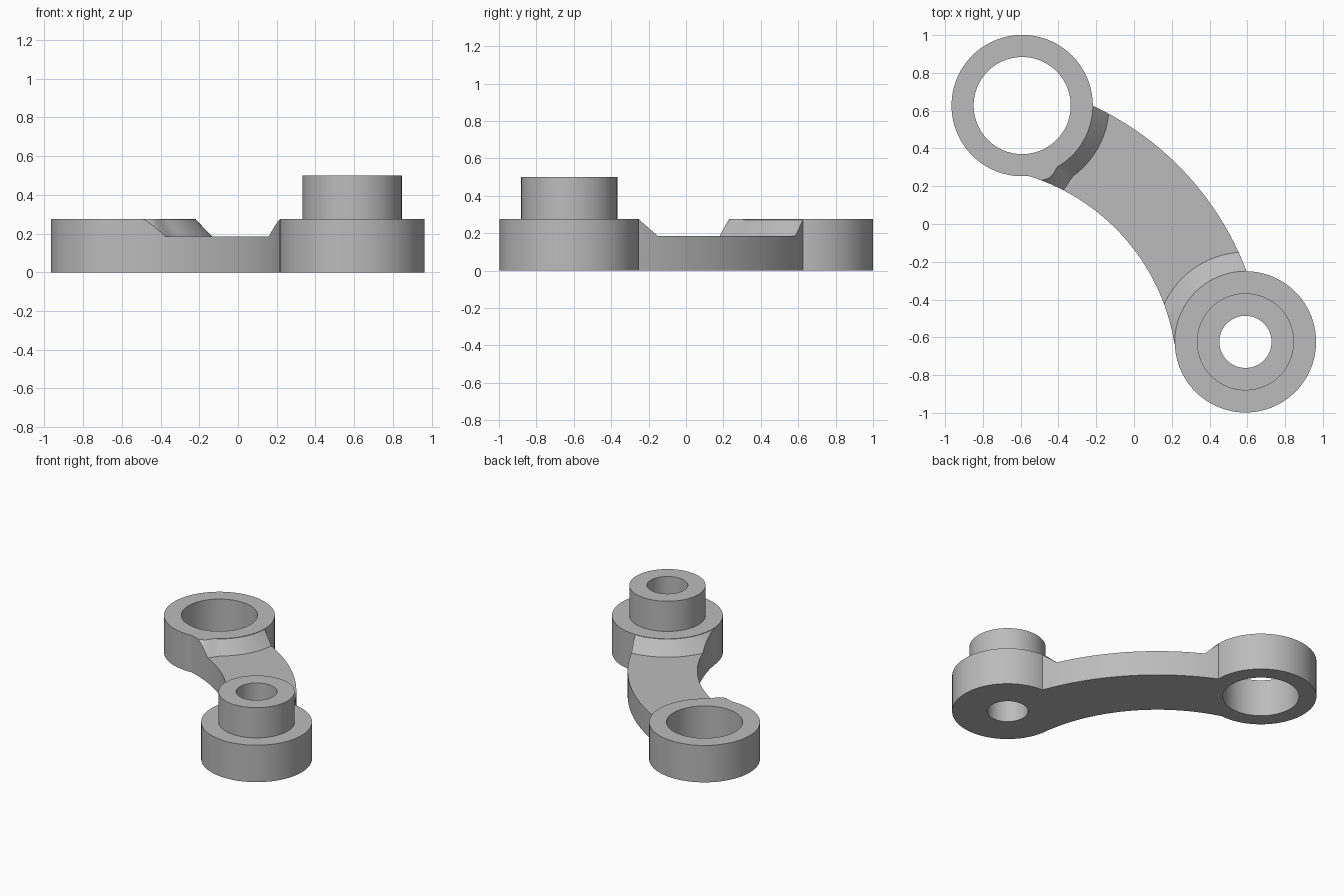
import bpy, bmesh
from math import sin, cos, radians, degrees, pi

if "Cube" in bpy.data.objects:
    bpy.data.objects.remove(bpy.data.objects["Cube"], do_unlink=True)

SEG = 120
EYE = (-0.592, 0.627)      # centre of the open ring
PIVOT = (0.59, -0.624)     # centre of the ring with the boss
BEND = (-0.885, -0.81)     # centre of the arm's curve
RIM, TOP, ARM_TOP, BOSS_TOP = 0.374, 0.275, 0.185, 0.5

steel = bpy.data.materials.new("plain grey metal")
steel.use_nodes = True
steel.diffuse_color = (0.5, 0.5, 0.5, 1)
steel.node_tree.nodes["Principled BSDF"].inputs["Base Color"].default_value = (0.5, 0.5, 0.5, 1)


def loft(name, sections):
    """Closed solid through stacked outlines given as (z, [(x, y), ...])."""
    bm = bmesh.new()
    loops = [[bm.verts.new((x, y, z)) for x, y in pts] for z, pts in sections]
    for low, high in zip(loops, loops[1:]):
        n = len(low)
        for i in range(n):
            j = (i + 1) % n
            bm.faces.new((low[i], low[j], high[j], high[i]))
    bm.faces.new(loops[0][::-1])
    bm.faces.new(loops[-1])
    bmesh.ops.recalc_face_normals(bm, faces=bm.faces)
    mesh = bpy.data.meshes.new(name)
    bm.to_mesh(mesh)
    bm.free()
    mesh.materials.append(steel)
    ob = bpy.data.objects.new(name, mesh)
    bpy.context.collection.objects.link(ob)
    return ob


def arc(centre, radius, start, end, n):
    """Points on an arc; radius may depend on the angle in degrees."""
    out = []
    for i in range(n):
        a = start + (end - start) * i / (n - 1)
        r = radius(a) if callable(radius) else radius
        out.append((centre[0] + r * cos(radians(a)), centre[1] + r * sin(radians(a))))
    return out


def ring_outline(centre, radius):
    return arc(centre, radius, -180, 180 - 360 / SEG, SEG)


def cylinder(name, centre, radius, z0, z1):
    pts = ring_outline(centre, radius)
    return loft(name, [(z0, pts), (z1, pts)])


def combine(target, tool, operation):
    """Apply a boolean and drop the tool."""
    mod = target.modifiers.new("combine", "BOOLEAN")
    mod.operation, mod.object, mod.solver = operation, tool, "EXACT"
    bpy.context.view_layer.update()
    graph = bpy.context.evaluated_depsgraph_get()
    mesh = bpy.data.meshes.new_from_object(target.evaluated_get(graph))
    target.modifiers.clear()
    target.data = mesh
    bpy.data.objects.remove(tool, do_unlink=True)


def flare(base, height, start, end):
    """Radius that swells smoothly between two angles, for the inner corner."""
    def radius(a):
        t = min(1, max(0, (start - a) / (start - end)))
        return base + height * t * t * (3 - 2 * t)
    return radius


# Curved arm
band = arc(BEND, 1.113, 9, 78, 70) + arc(BEND, 1.583, 78, 9, 70)
link = loft("curved_link", [(0, band), (TOP, band)])

# Lowered middle of the arm, leaving a sloped shoulder at each ring
square = [(-1.5, -1.5), (1.5, -1.5), (1.5, 1.5), (-1.5, 1.5)]
trough = loft("trough_cutter", [(ARM_TOP, square), (0.4, square)])
shoulders = [
    (EYE, flare(0.46, 0.045, -53, -68), flare(0.371, 0.038, -58, -70)),
    (PIVOT, 0.475, 0.371),
]
for centre, foot, crest in shoulders:
    low, high = ring_outline(centre, foot), ring_outline(centre, crest)
    slope = loft("shoulder", [(0.1, low), (ARM_TOP, low), (TOP, high), (0.6, high)])
    combine(trough, slope, "DIFFERENCE")
combine(link, trough, "DIFFERENCE")

# Rings and raised boss
combine(link, cylinder("eye_ring", EYE, RIM, 0, TOP), "UNION")
combine(link, cylinder("pivot_ring", PIVOT, RIM, 0, TOP), "UNION")
combine(link, cylinder("boss", PIVOT, 0.257, 0.1, BOSS_TOP), "UNION")

# Through holes
for centre, radius in ((EYE, 0.257), (PIVOT, 0.138)):
    combine(link, cylinder("drill", centre, radius, -0.2, 0.8), "DIFFERENCE")

# Smooth curved walls, crisp edges
bpy.ops.object.select_all(action="DESELECT")
link.select_set(True)
bpy.context.view_layer.objects.active = link
bpy.ops.object.shade_smooth_by_angle(angle=radians(25))
